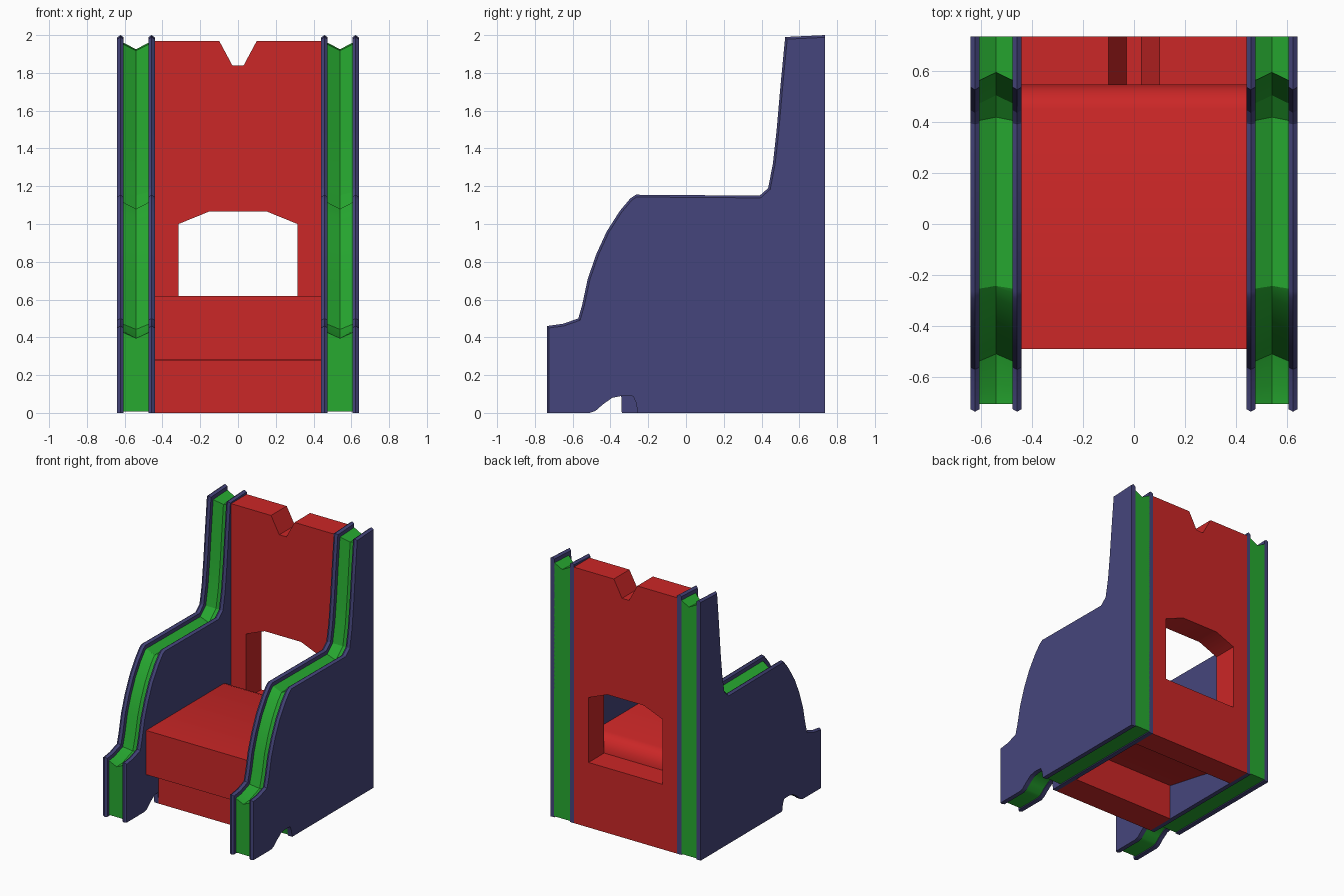
import bpy, bmesh, math
from mathutils import Vector

if "Cube" in bpy.data.objects:
    bpy.data.objects.remove(bpy.data.objects["Cube"])


def material(name, color):
    m = bpy.data.materials.new(name)
    m.diffuse_color = color
    m.use_nodes = True
    m.node_tree.nodes["Principled BSDF"].inputs["Base Color"].default_value = m.diffuse_color
    return m


RED = material("red", (0.60, 0.02, 0.02, 1))
GREEN = material("green", (0.02, 0.40, 0.03, 1))
BLUE = material("blue", (0.06, 0.06, 0.20, 1))

# Upper edge of a side panel, (y, z) from front foot to back top
TOP = [(-.735, 0), (-.732, .46), (-.65, .472), (-.57, .50), (-.55, .57), (-.52, .71),
       (-.475, .84), (-.42, .96), (-.35, 1.07), (-.295, 1.135), (-.265, 1.155),
       (.39, 1.15), (.435, 1.19), (.46, 1.32), (.48, 1.5), (.50, 1.73),
       (.525, 1.99), (.735, 2.0)]
# Lower edge with foot arch, back to front
ARCH = [(.735, 0), (-.255, 0), (-.265, .055), (-.28, .088), (-.34, .09), (-.39, .08),
        (-.44, .045), (-.48, .01), (-.51, 0)]
# Inner board: arch stops at the seat base
ARCH_INNER = [(.735, 0), (-.34, 0), (-.341, .03), (-.342, .06), (-.343, .09)] + ARCH[5:]


def inset_outline(d, front, bottom, arch):
    """Side outline with its upper edge moved inwards by d (mitred)."""
    pts = [Vector(p) for p in TOP]
    normals = []
    for a, b in zip(pts, pts[1:]):
        t = (b - a).normalized()
        normals.append(Vector((t.y, -t.x)))
    out = []
    for i, p in enumerate(pts):
        n0, n1 = normals[max(i - 1, 0)], normals[min(i, len(normals) - 1)]
        q = p + (n0 + n1) * (d / (1 + n0.dot(n1)))
        if i < 2:
            q.x = front
        if i == 0:
            q.y = bottom
        if i == len(pts) - 1:
            q.x = .735
        out.append(tuple(q))
    low = [(y, z + bottom) for y, z in arch]
    low[-1] = (low[-1][0], bottom)
    return out + low


def finish(bm, name, mat, smooth=30):
    bmesh.ops.recalc_face_normals(bm, faces=bm.faces)
    me = bpy.data.meshes.new(name)
    bm.to_mesh(me)
    bm.free()
    ob = bpy.data.objects.new(name, me)
    bpy.context.collection.objects.link(ob)
    me.materials.append(mat)
    bpy.ops.object.select_all(action='DESELECT')
    ob.select_set(True)
    bpy.context.view_layer.objects.active = ob
    bpy.ops.object.shade_smooth_by_angle(angle=math.radians(smooth))
    return ob


def loft(name, loops, mat, mirror=False, open_centre=False):
    """Solid through matching 3D loops, optionally mirrored over x = 0."""
    bm = bmesh.new()
    rings = [[bm.verts.new(p) for p in loop] for loop in loops]
    n = len(rings[0])
    for a, b in zip(rings, rings[1:]):
        for i in range(n):
            j = (i + 1) % n
            if open_centre and abs(a[i].co.x) + abs(a[j].co.x) < 1e-6:
                continue
            bm.faces.new((a[i], a[j], b[j], b[i]))
    bm.faces.new(rings[0])
    bm.faces.new(rings[-1])
    ob = finish(bm, name, mat)
    if mirror:
        ob.modifiers.new("Mirror", 'MIRROR')
    return ob


def side(name, sections, mat, arch):
    """sections: (x, inset, front y, bottom z)"""
    loops = [[(x, y, z) for y, z in inset_outline(d, f, b, arch)]
             for x, d, f, b in sections]
    return loft(name, loops, mat, mirror=True)


def board(name, x0, x1, arch):
    mid = (x0 + x1) / 2
    side(name, [(x0, .012, -.725, 0), (mid, 0, -.735, 0), (x1, .012, -.725, 0)], BLUE, arch)


# Side boards and the grooved green cores between them
board("outer_side_boards", .605, .64, ARCH)
board("inner_side_boards", .44, .475, ARCH_INNER)
side("side_cores", [(.47, .038, -.705, .008), (.54, .075, -.705, .008),
                    (.61, .038, -.705, .008)], GREEN, ARCH)

# Backrest slab with notch and window, modelled as a mirrored half
HALF = [(0, 0), (.44, 0), (.44, 1.97), (.10, 1.97), (.03, 1.84), (0, 1.84),
        (0, 1.065), (.155, 1.065), (.315, 1.0), (.315, .5), (0, .5)]
loft("backrest", [[(x, y, z) for x, z in HALF] for y in (.545, .735)], RED,
     mirror=True, open_centre=True)

# Seat block with rounded rear edge
SEAT = [(-.49, .28), (-.49, .62), (.45, .62), (.485, .607), (.515, .58),
        (.535, .545), (.545, .50), (.545, .15), (.36, .18), (-.12, .275)]
loft("seat", [[(x, y, z) for y, z in SEAT] for x in (-.44, .44)], RED)

# Plinth under the seat front
BASE = [(-.34, 0), (-.34, .29), (-.12, .29), (-.12, 0)]
loft("seat_base", [[(x, y, z) for y, z in BASE] for x in (-.44, .44)], RED)
